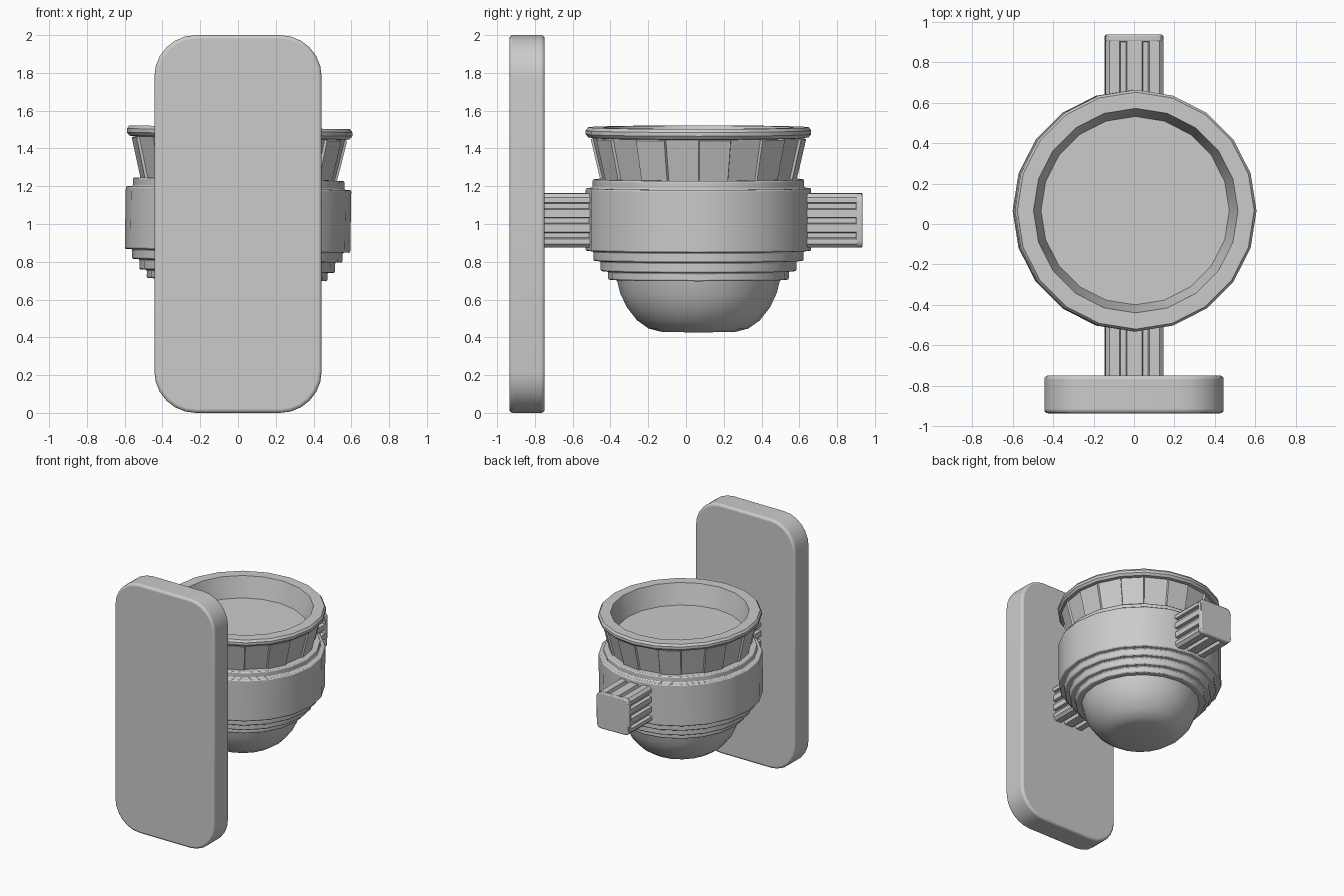
import bpy, bmesh
from math import sin, cos, pi, radians
from mathutils import Matrix, Vector

if "Cube" in bpy.data.objects:
    bpy.data.objects.remove(bpy.data.objects["Cube"])

CY, CZ, SIDES = 0.066, 1.02, 20
TILT = (Matrix.Translation((0, CY, CZ)) @ Matrix.Rotation(radians(1), 4, 'Y')
        @ Matrix.Translation((0, -CY, -CZ)))


def finish(name, bm, bevel=0.0, segments=2, tilt=True):
    bmesh.ops.recalc_face_normals(bm, faces=bm.faces)
    if tilt:
        bm.transform(TILT)
    me = bpy.data.meshes.new(name)
    bm.to_mesh(me)
    bm.free()
    ob = bpy.data.objects.new(name, me)
    bpy.context.collection.objects.link(ob)
    if bevel:
        mod = ob.modifiers.new("edge_rounding", 'BEVEL')
        mod.width, mod.segments = bevel, segments
        mod.limit_method, mod.angle_limit = 'ANGLE', radians(40)
    bpy.ops.object.select_all(action='DESELECT')
    ob.select_set(True)
    bpy.context.view_layer.objects.active = ob
    bpy.ops.object.shade_smooth_by_angle(angle=radians(30))
    return ob


def lathe(profile):
    """Revolve (radius, z) points; a zero radius closes the surface with a flat disc."""
    bm = bmesh.new()
    rings = [[bm.verts.new((r * cos(2 * pi * i / SIDES), CY + r * sin(2 * pi * i / SIDES), z))
              for i in range(SIDES)] for r, z in profile if r > 0]
    bands = []
    for a, b in zip(rings, rings[1:]):
        bands.append([bm.faces.new((a[i], a[(i + 1) % SIDES], b[(i + 1) % SIDES], b[i]))
                      for i in range(SIDES)])
    if profile[0][0] == 0:
        bm.faces.new(rings[0])
    if profile[-1][0] == 0:
        bm.faces.new(rings[-1])
    return bm, bands


def rounded_rect(hw, hh, rad, steps):
    pts = []
    for k, (sx, sz) in enumerate(((1, 1), (-1, 1), (-1, -1), (1, -1))):
        for j in range(steps + 1):
            a = pi / 2 * (k + j / steps)
            pts.append((sx * (hw - rad) + rad * cos(a), sz * (hh - rad) + rad * sin(a)))
    return pts


def extrude_y(bm, pts, y0, y1, cz):
    """Prism of an (x, z) outline between two y positions."""
    a = [bm.verts.new((x, y0, cz + z)) for x, z in pts]
    b = [bm.verts.new((x, y1, cz + z)) for x, z in pts]
    n = len(pts)
    for i in range(n):
        bm.faces.new((a[i], a[(i + 1) % n], b[(i + 1) % n], b[i]))
    bm.faces.new(a)
    bm.faces.new(b)


# Upright mounting plate
bm = bmesh.new()
extrude_y(bm, rounded_rect(0.443, 1.0, 0.22, 6), -0.935, -0.748, 1.0)
finish("mounting_plate", bm, 0.018, 3, tilt=False)

# Rounded bottom
bm, _ = lathe([(0, 0.43), (0.20, 0.43), (0.265, 0.447), (0.325, 0.49),
               (0.38, 0.56), (0.415, 0.635), (0.432, 0.705)])
finish("bottom_dome", bm)

# Stepped housing with the wide band
bm, _ = lathe([(0.43, 0.705), (0.478, 0.705), (0.478, 0.75), (0.518, 0.75), (0.518, 0.805),
               (0.557, 0.805), (0.557, 0.858), (0.597, 0.858), (0.597, 1.19),
               (0.56, 1.19), (0.56, 1.237), (0.505, 1.237)])
finish("stepped_housing", bm, 0.008)

# Flared cup with raised panels on every other side
bm, bands = lathe([(0.507, 1.237), (0.558, 1.455), (0.583, 1.458), (0.597, 1.475),
                   (0.597, 1.495), (0.585, 1.512), (0.505, 1.512), (0.465, 1.35), (0, 1.35)])
bmesh.ops.recalc_face_normals(bm, faces=bm.faces)
bmesh.ops.inset_individual(bm, faces=bands[0][::2], thickness=0.005, depth=0.014)
finish("flared_cup", bm)


# Grooved square axle stubs, front and rear
def side(half, grooves, width=0.018, depth=0.025):
    pts = [(half - 0.02, 0.0)]
    for g in grooves:
        pts += [(g + width, 0), (g + width * 0.7, depth), (g - width * 0.7, depth), (g - width, 0)]
    return pts + [(-half + 0.02, 0.0)]


H = 0.143
outline = []
for k in range(4):
    c, s = (1, 0, -1, 0)[k], (0, 1, 0, -1)[k]
    grooves = (0.055, -0.055) if k % 2 == 0 else (0.078, 0, -0.078)
    for u, d in side(H, grooves):
        v = H - d
        outline.append((u * c - v * s, u * s + v * c))

for name, y0, y1 in (("front_axle", -0.76, -0.44), ("rear_axle", 0.57, 0.905)):
    bm = bmesh.new()
    extrude_y(bm, outline, y0, y1, CZ)
    finish(name, bm)

# Smooth end cap of the rear axle
bm = bmesh.new()
extrude_y(bm, rounded_rect(H, H, 0.035, 3), 0.90, 0.935, CZ)
finish("axle_end_cap", bm, 0.007)
